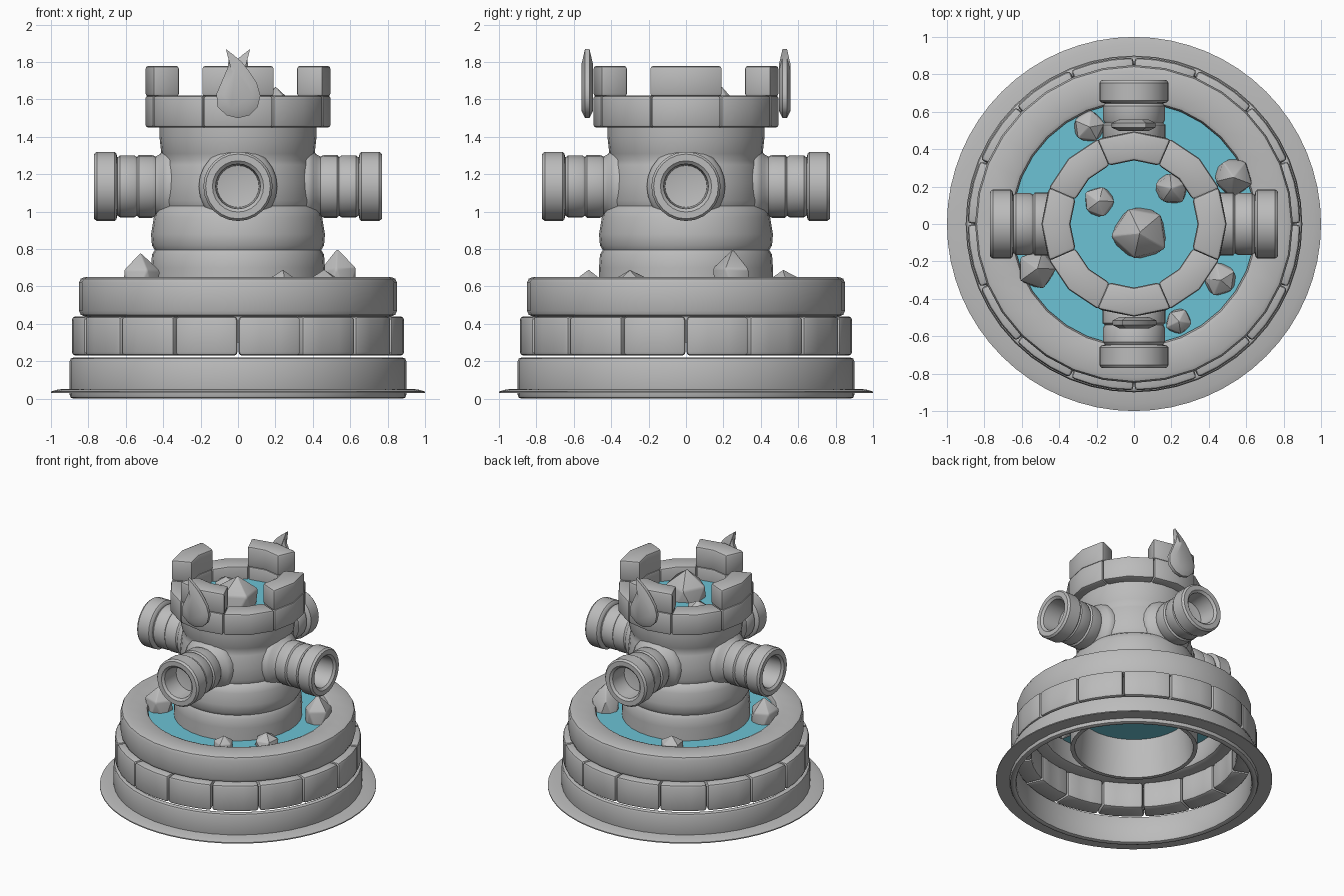
import bpy
import bmesh
import random
from math import cos, sin, radians, pi
from mathutils import Matrix, Vector

cube = bpy.data.objects.get("Cube")
if cube:
    bpy.data.objects.remove(cube, do_unlink=True)

random.seed(4)


def material(name, colour):
    m = bpy.data.materials.new(name)
    m.use_nodes = True
    m.diffuse_color = colour
    bsdf = next(n for n in m.node_tree.nodes if n.type == 'BSDF_PRINCIPLED')
    bsdf.inputs["Base Color"].default_value = colour
    bsdf.inputs["Roughness"].default_value = 0.7
    return m


STONE = material("grey stone", (0.5, 0.5, 0.5, 1))
WATER = material("pool water", (0.15, 0.54, 0.66, 1))


def finish(bm, name, mat=STONE, matrix=None, sharp=35):
    bmesh.ops.remove_doubles(bm, verts=bm.verts, dist=0.0005)
    bmesh.ops.recalc_face_normals(bm, faces=bm.faces)
    if matrix:
        bm.transform(matrix)
    for f in bm.faces:
        f.smooth = True
    mesh = bpy.data.meshes.new(name)
    bm.to_mesh(mesh)
    bm.free()
    mesh.set_sharp_from_angle(angle=radians(sharp))
    mesh.materials.append(mat)
    obj = bpy.data.objects.new(name, mesh)
    bpy.context.scene.collection.objects.link(obj)
    return obj


def round_edges(bm, width):
    bmesh.ops.recalc_face_normals(bm, faces=bm.faces)
    edges = [e for e in bm.edges
             if len(e.link_faces) == 2 and e.calc_face_angle() > radians(40)]
    bmesh.ops.bevel(bm, geom=edges, offset=width, segments=2,
                    profile=0.5, affect='EDGES')


def sweep(profile, a0, a1, steps, closed):
    """Turn a closed (radius, height) profile about z."""
    bm = bmesh.new()
    full = abs(a1 - a0 - 360) < 0.01
    rows = []
    for i in range(steps if full else steps + 1):
        a = radians(a0 + (a1 - a0) * i / steps)
        rows.append([bm.verts.new((r * cos(a), r * sin(a), z)) for r, z in profile])
    n = len(profile)
    for i in range(steps):
        u, v = rows[i], rows[(i + 1) % len(rows)]
        for j in range(n if closed else n - 1):
            k = (j + 1) % n
            bm.faces.new((u[j], v[j], v[k], u[k]))
    if not full:
        bm.faces.new(rows[0])
        bm.faces.new(rows[-1])
    return bm


def stone_arc(name, r0, r1, z0, z1, centre, width, steps, bevel):
    rect = [(r0, z0), (r1, z0), (r1, z1), (r0, z1)]
    bm = sweep(rect, centre - width / 2, centre + width / 2, steps, True)
    round_edges(bm, bevel)
    return finish(bm, name)


def water_disc(name, radius, z):
    bm = bmesh.new()
    bmesh.ops.create_circle(bm, cap_ends=True, segments=48, radius=radius)
    finish(bm, name, WATER, Matrix.Translation((0, 0, z)))


# Basin: thin ground skirt, foot ring, block course and rim
skirt = [(0.86, 0.03), (1.0, 0.03), (1.0, 0.038), (0.96, 0.05), (0.86, 0.055)]
finish(sweep(skirt, 0, 360, 64, True), "ground_skirt")
stone_arc("foot_ring", 0.85, 0.9, 0, 0.22, 0, 360, 48, 0.02)
for i in range(16):
    stone_arc(f"basin_block_{i + 1}", 0.74, 0.89, 0.23, 0.44,
              22.5 * (i + 0.5), 22.1, 3, 0.02)
stone_arc("basin_rim", 0.65, 0.85, 0.44, 0.65, 0, 360, 32, 0.03)
water_disc("basin_water", 0.67, 0.6)

# Tower: stacked, slightly bulging drums around a hollow core
tower = [(0.43, 0.3), (0.46, 0.3), (0.465, 0.7), (0.46, 0.77), (0.445, 0.795),
         (0.46, 0.82), (0.465, 0.88), (0.45, 0.97), (0.435, 1.01), (0.41, 1.03),
         (0.42, 1.06), (0.415, 1.15), (0.405, 1.25), (0.395, 1.275),
         (0.41, 1.31), (0.42, 1.4), (0.42, 1.46), (0.36, 1.46), (0.38, 0.8)]
finish(sweep(tower, 0, 360, 32, True), "tower", sharp=50)

# Crown course and four merlons
for i in range(8):
    stone_arc(f"crown_block_{i + 1}", 0.34, 0.495, 1.45, 1.62, 45 * i, 44.6, 2, 0.015)
for i in range(4):
    stone_arc(f"merlon_{i + 1}", 0.34, 0.495, 1.615, 1.78, 90 * i, 47, 2, 0.018)
water_disc("tower_water", 0.36, 1.52)

# Four spouts, each a flange, ribbed pipe and open collar
spout = [(0.21, 0.33), (0.21, 0.375), (0.195, 0.4), (0.17, 0.42), (0.16, 0.44),
         (0.168, 0.46), (0.168, 0.53), (0.157, 0.54), (0.166, 0.555),
         (0.166, 0.63), (0.155, 0.645), (0.175, 0.65), (0.185, 0.66),
         (0.185, 0.755), (0.173, 0.77), (0.137, 0.77), (0.12, 0.755),
         (0.112, 0.62), (0, 0.6)]
for i, side in enumerate(("left", "back", "right", "front")):
    turn = (Matrix.Translation((0, 0, 1.135)) @ Matrix.Rotation(i * pi / 2, 4, 'Z')
            @ Matrix.Rotation(pi / 2, 4, 'Y'))
    finish(sweep(spout, 0, 360, 24, False), f"{side}_spout", matrix=turn)

# Flame ornaments: a drop outline with bevelled faces, repeated at the back
drop = [(0, 1.5), (0.06, 1.515), (0.105, 1.56), (0.12, 1.62), (0.1, 1.69),
        (0.06, 1.75), (0.02, 1.8), (-0.02, 1.835), (-0.065, 1.87),
        (-0.05, 1.82), (-0.055, 1.77), (-0.085, 1.7), (-0.115, 1.63),
        (-0.11, 1.56), (-0.06, 1.515)]


def flame(name, angle):
    bm = bmesh.new()
    middle = Vector((0, 1.62))
    rings = []
    for y, scale in ((-0.032, 0.65), (-0.012, 1), (0.012, 1), (0.032, 0.65)):
        pts = [middle + (Vector(p) - middle) * scale for p in drop]
        rings.append([bm.verts.new((p.x, y - 0.528, p.y)) for p in pts])
    n = len(drop)
    for a, b in zip(rings, rings[1:]):
        for j in range(n):
            k = (j + 1) % n
            bm.faces.new((a[j], a[k], b[k], b[j]))
    bm.faces.new(rings[0])
    bm.faces.new(rings[-1])
    finish(bm, name, matrix=Matrix.Rotation(angle, 4, 'Z'), sharp=50)


flame("front_flame", 0)
flame("back_flame", pi)

# Rocks: x, y, radius, water level, top
rocks = [(-0.52, -0.24, 0.11, 0.6, 0.78), (0.53, 0.25, 0.11, 0.6, 0.8),
         (0.46, -0.3, 0.095, 0.6, 0.69), (-0.24, 0.52, 0.09, 0.6, 0.69),
         (0.24, -0.52, 0.075, 0.6, 0.69), (0.03, -0.05, 0.16, 1.52, 1.73),
         (0.2, 0.19, 0.095, 1.52, 1.67), (-0.19, 0.12, 0.085, 1.52, 1.6)]
for i, (x, y, r, level, top) in enumerate(rocks):
    bm = bmesh.new()
    bmesh.ops.create_icosphere(bm, subdivisions=1, radius=1)
    for v in bm.verts:
        if v.co.z < 0.9:
            v.co *= random.uniform(0.92, 1.14)
    round_edges(bm, 0.06)
    place = (Matrix.Translation((x, y, level)) @ Matrix.Rotation(i * 0.9, 4, 'Z')
             @ Matrix.Diagonal((r, r, top - level, 1)))
    finish(bm, f"rock_{i + 1}", matrix=place, sharp=30)
